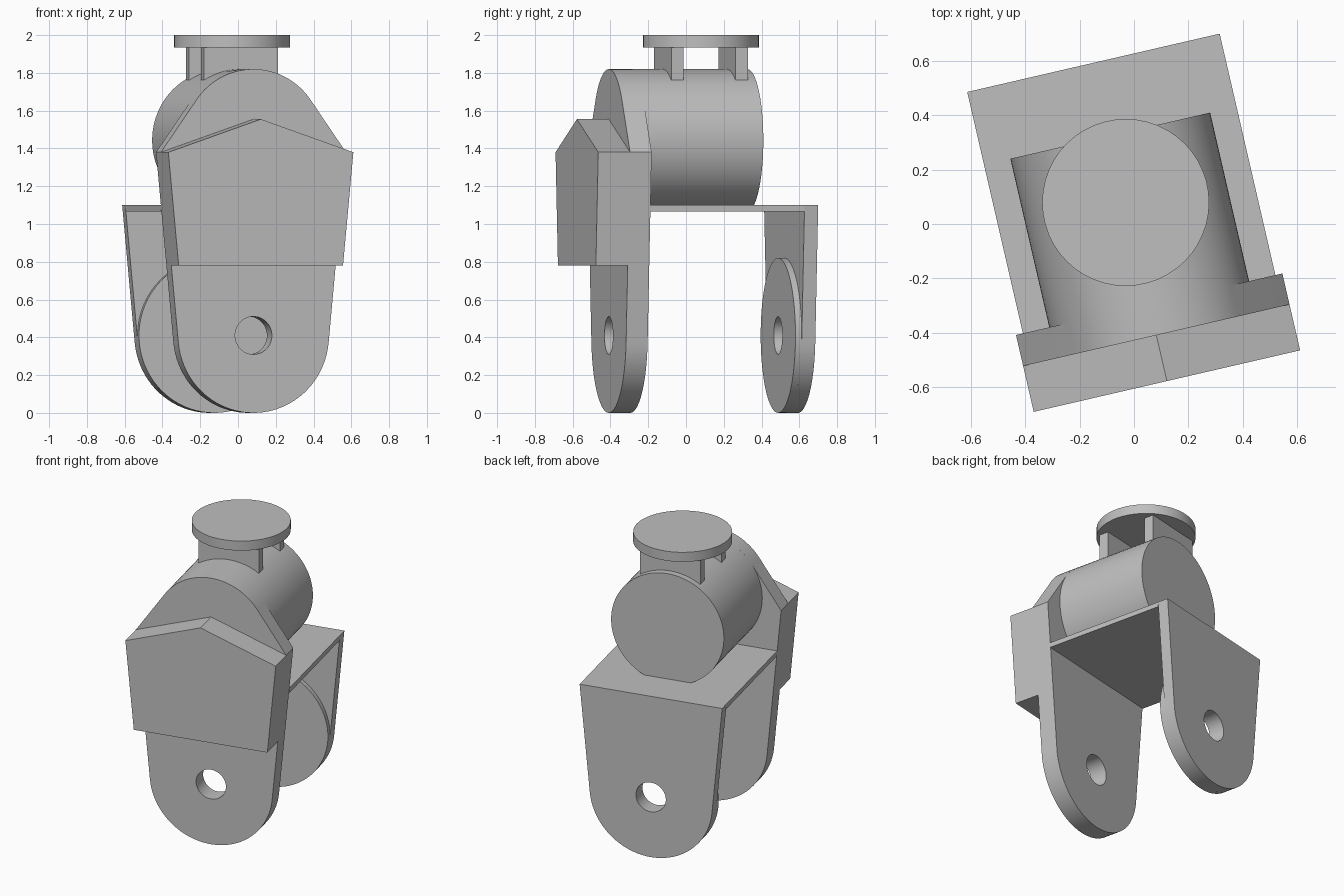
import bpy
from math import pi, sin, cos, radians
from mathutils import Matrix, Vector

cube = bpy.data.objects.get("Cube")
if cube:
    bpy.data.objects.remove(cube, do_unlink=True)

grey = bpy.data.materials.new("light grey")
grey.use_nodes = True
GREY = (0.52, 0.52, 0.52, 1)
grey.diffuse_color = GREY
grey.node_tree.nodes["Principled BSDF"].inputs["Base Color"].default_value = GREY

YAW = radians(13)          # the whole bracket is turned about the vertical
CENTRE = -0.012            # sideways offset of the symmetry plane
TURN = Matrix.Rotation(YAW, 4, 'Z')

PIVOT_Z, FOOT_R, HOLE_R = 0.41, 0.41, 0.1
DRUM_Z, DRUM_R = 1.443, 0.377
TAPER = radians(5.35)      # lean of the leg sides
SHOULDER_Z, DECK_Z = 1.38, 1.10


def arc(r, z, start, end, n):
    """Points on an arc, angles in radians, around (0, z)."""
    return [(r * cos(a), z + r * sin(a))
            for a in (start + (end - start) * i / n for i in range(n + 1))]


def circle(r, z, n=48):
    return arc(r, z, 0, 2 * pi, n)[:-1]


def half_width(z):
    """Half width of the tapered legs at height z."""
    return (FOOT_R + (z - PIVOT_Z) * sin(TAPER)) / cos(TAPER)


def finish(obj):
    obj.data.materials.clear()
    obj.data.materials.append(grey)
    bpy.ops.object.select_all(action='DESELECT')
    obj.select_set(True)
    bpy.context.view_layer.objects.active = obj
    bpy.ops.object.shade_smooth_by_angle(angle=radians(30))


def slab(name, loops, front, back):
    """Upright profile with optional holes, extruded from front to back."""
    curve = bpy.data.curves.new(name, 'CURVE')
    curve.dimensions = '2D'
    curve.fill_mode = 'BOTH'
    curve.extrude = (back - front) / 2
    for loop in loops:
        spline = curve.splines.new('POLY')
        spline.points.add(len(loop) - 1)
        for point, (x, z) in zip(spline.points, loop):
            point.co = (x, z, 0, 1)
        spline.use_cyclic_u = True
    obj = bpy.data.objects.new(name, curve)
    bpy.context.collection.objects.link(obj)
    obj.rotation_euler = (pi / 2, 0, YAW)
    obj.location = TURN @ Vector((CENTRE, (front + back) / 2, 0))
    bpy.ops.object.select_all(action='DESELECT')
    obj.select_set(True)
    bpy.context.view_layer.objects.active = obj
    bpy.ops.object.convert(target='MESH')
    finish(bpy.context.object)


def rect(half, low, high):
    return [(-half, low), (half, low), (half, high), (-half, high)]


foot = arc(FOOT_R, PIVOT_Z, -pi + TAPER, -TAPER, 40)
hole = circle(HOLE_R, PIVOT_Z)
wide, deck_half = half_width(SHOULDER_Z), half_width(DECK_Z)
box_bottom = 0.78
box_half = half_width(box_bottom)

# Front leg: rounded foot, tapered sides, shoulders running into a round head
head = arc(DRUM_R, DRUM_Z, radians(35), radians(145), 30)
slab("front_leg", [foot + [(wide, SHOULDER_Z)] + head + [(-wide, SHOULDER_Z)], hole],
     -0.417, -0.30)

# Gabled block on the front leg
slab("front_block", [[(-box_half, box_bottom), (box_half, box_bottom), (wide, SHOULDER_Z),
                      (0, 1.555), (-wide, SHOULDER_Z)]], -0.59, -0.417)

# Back leg with a raised round boss on its inner side
slab("back_leg", [foot + [(deck_half, DECK_Z), (-deck_half, DECK_Z)], hole], 0.537, 0.611)
slab("back_boss", [circle(FOOT_R, PIVOT_Z, 80), hole], 0.503, 0.537)

# Deck joining both legs, and the drum lying on it
slab("deck", [rect(deck_half, 1.067, DECK_Z)], -0.30, 0.537)
slab("drum", [[p for p in circle(DRUM_R, DRUM_Z, 80) if p[1] > 1.08]], -0.30, 0.336)

# Two upright ribs carrying the round cap
CAP_Y = 0.084
for name, y in (("front_rib", CAP_Y - 0.208), ("back_rib", CAP_Y + 0.141)):
    slab(name, [rect(0.202, 1.70, 1.94)], y, y + 0.067)

bpy.ops.mesh.primitive_cylinder_add(vertices=48, radius=0.307, depth=0.065,
                                    location=TURN @ Vector((CENTRE, CAP_Y, 1.9675)))
cap = bpy.context.object
cap.name = "top_cap"
finish(cap)
